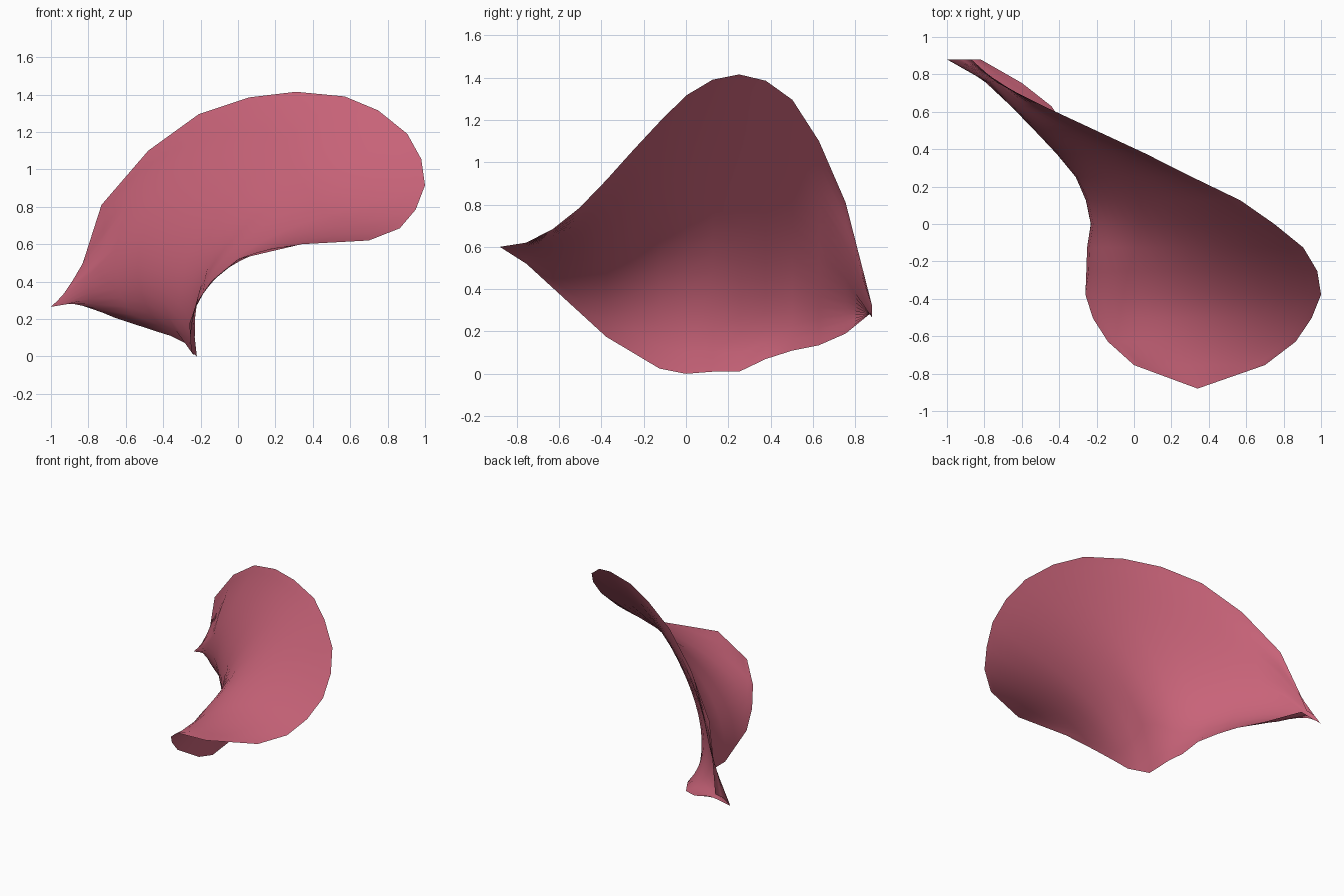
import bpy, bmesh
from mathutils import Vector

if "Cube" in bpy.data.objects:
    bpy.data.objects.remove(bpy.data.objects["Cube"])

# Cross-sections front to back: lower edge, lower belly, upper belly, upper edge (x, z pairs)
SECTIONS = [
    (.34, .60, .34, .60, .34, .60, .34, .60),
    (.00, .52, .20, .58, .45, .61, .70, .62),
    (-.14, .405, .00, .505, .40, .63, .865, .685),
    (-.22, .29, -.05, .48, .45, .68, .95, .785),
    (-.26, .175, -.07, .475, .43, .74, 1.0, .915),
    (-.255, .10, -.11, .485, .35, .81, .98, 1.055),
    (-.25, .025, -.14, .48, .27, .87, .905, 1.19),
    (-.22, .00, -.17, .46, .17, .925, .75, 1.315),
    (-.225, .01, -.24, .41, .06, .965, .57, 1.39),
    (-.24, .01, -.31, .39, -.05, 1.005, .31, 1.415),
    (-.28, .07, -.415, .39, -.20, 1.00, .06, 1.385),
    (-.36, .11, -.53, .40, -.38, .96, -.21, 1.295),
    (-.44, .135, -.65, .41, -.57, .86, -.48, 1.10),
    (-.60, .19, -.79, .35, -.725, .63, -.73, .81),
    (-.82, .295, -1.0, .265, -.94, .31, -.87, .32),
]
HALF_LENGTH = .88
STEPS = 18


def curve_point(pts, t, straight):
    """Point at t (0..1) on a curve through four points, spaced by chord length."""
    knots = [0.0]
    for a, b in zip(pts, pts[1:]):
        knots.append(knots[-1] + (b - a).length)
    if knots[-1] < 1e-6:
        return pts[0].copy()
    u = t * knots[-1]
    if straight:
        for i in range(3):
            if u <= knots[i + 1] + 1e-9:
                return pts[i].lerp(pts[i + 1], (u - knots[i]) / (knots[i + 1] - knots[i]))
    p = Vector((0, 0))
    for i in range(4):
        w = 1.0
        for j in range(4):
            if j != i:
                w *= (u - knots[j]) / (knots[i] - knots[j])
        p += pts[i] * w
    return p


# Curved sheet lofted through the sections
bm = bmesh.new()
rows = []
last = len(SECTIONS) - 1
for r, s in enumerate(SECTIONS):
    y = -HALF_LENGTH + 2 * HALF_LENGTH * r / last
    pts = [Vector((s[i], s[i + 1])) for i in range(0, 8, 2)]
    row = []
    for k in range(STEPS + 1):
        p = curve_point(pts, k / STEPS, r == last)
        row.append(bm.verts.new((p.x, y, p.y)))
    rows.append(row)
for a, b in zip(rows, rows[1:]):
    for k in range(STEPS):
        bm.faces.new((a[k], a[k + 1], b[k + 1], b[k]))

# Close the front nose to a point
bmesh.ops.remove_doubles(bm, verts=bm.verts, dist=1e-5)
for f in bm.faces:
    f.smooth = True
bm.normal_update()

mesh = bpy.data.meshes.new("curved_sheet")
bm.to_mesh(mesh)
bm.free()
sheet = bpy.data.objects.new("curved_sheet", mesh)
bpy.context.collection.objects.link(sheet)

# Single rose colour
rose = bpy.data.materials.new("rose")
rose.diffuse_color = (.58, .125, .19, 1)
rose.use_nodes = True
rose.node_tree.nodes["Principled BSDF"].inputs["Base Color"].default_value = rose.diffuse_color
mesh.materials.append(rose)
